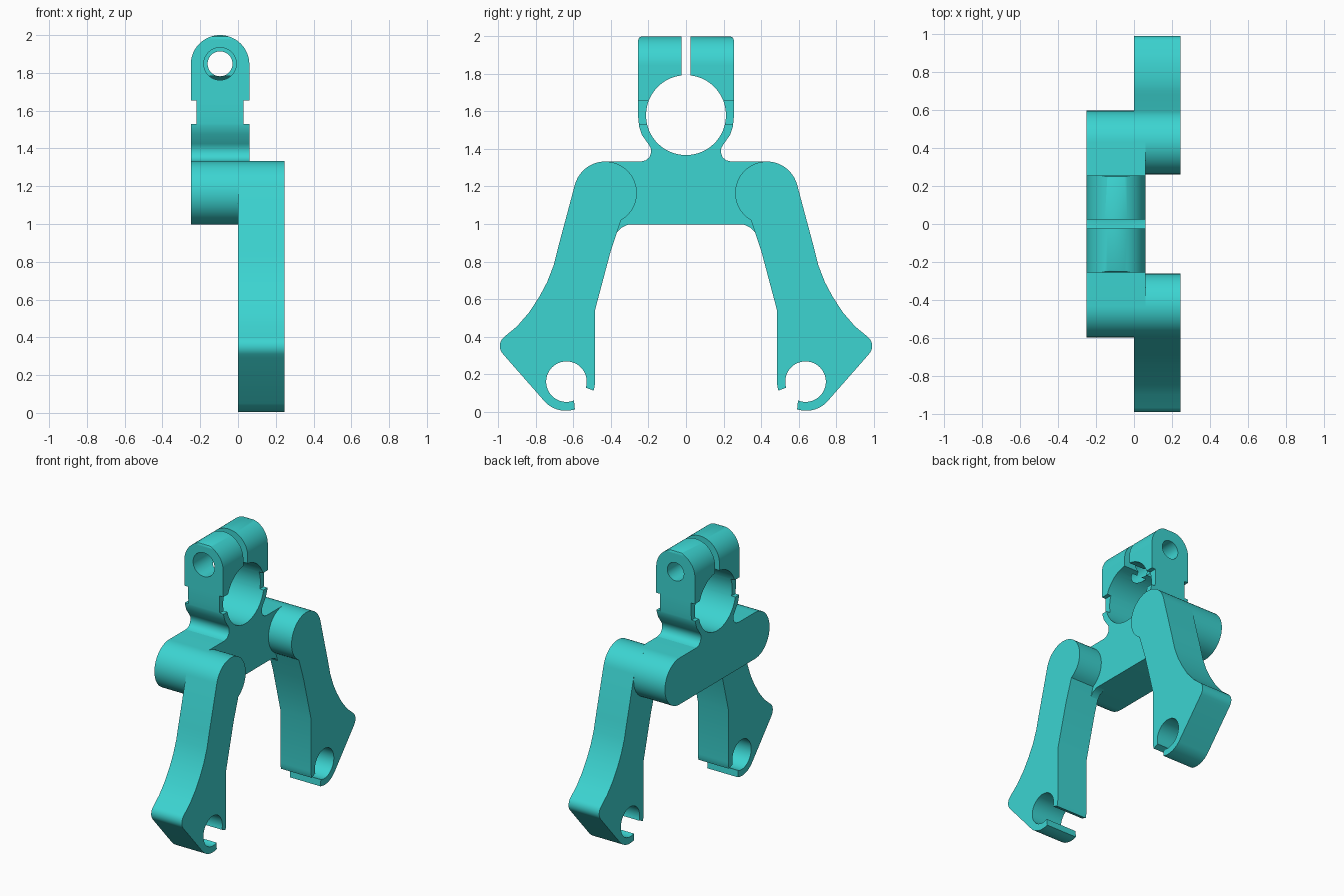
import bpy, bmesh, math

if "Cube" in bpy.data.objects:
    bpy.data.objects.remove(bpy.data.objects["Cube"])

teal = bpy.data.materials.new("teal")
teal.diffuse_color = (0.045, 0.66, 0.64, 1)
teal.use_nodes = True
teal.node_tree.nodes["Principled BSDF"].inputs["Base Color"].default_value = teal.diffuse_color


def arc(cx, cz, r, a0, a1, n):
    return [(cx + r * math.cos(math.radians(a0 + (a1 - a0) * i / n)),
             cz + r * math.sin(math.radians(a0 + (a1 - a0) * i / n))) for i in range(n + 1)]


def extrude(name, pts, lo, hi, axis="x"):
    """Extrude a (y, z) profile along x, or an (x, z) profile along y."""
    bm = bmesh.new()
    place = (lambda p: (lo, p[0], p[1])) if axis == "x" else (lambda p: (p[0], lo, p[1]))
    face = bm.faces.new([bm.verts.new(place(p)) for p in pts])
    new = bmesh.ops.extrude_face_region(bm, geom=[face])["geom"]
    vec = (hi - lo, 0, 0) if axis == "x" else (0, hi - lo, 0)
    bmesh.ops.translate(bm, vec=vec, verts=[g for g in new if isinstance(g, bmesh.types.BMVert)])
    bmesh.ops.recalc_face_normals(bm, faces=bm.faces)
    me = bpy.data.meshes.new(name)
    bm.to_mesh(me)
    bm.free()
    me.materials.append(teal)
    ob = bpy.data.objects.new(name, me)
    bpy.context.collection.objects.link(ob)
    return ob


def activate(ob):
    bpy.ops.object.select_all(action="DESELECT")
    ob.select_set(True)
    bpy.context.view_layer.objects.active = ob


def boolean(ob, cutter, operation):
    activate(ob)
    mod = ob.modifiers.new("cut", "BOOLEAN")
    mod.operation, mod.object, mod.solver = operation, cutter, "EXACT"
    bpy.ops.object.modifier_apply(modifier=mod.name)
    bpy.data.objects.remove(cutter)


def mirrored(pts, side):
    return [(side * y, z) for y, z in pts]


parts = []

# Cross bar with rounded ends
bar = arc(0.43, 1.165, 0.168, -90, 90, 24) + arc(-0.43, 1.165, 0.168, 90, 270, 24)
parts.append(extrude("cross_bar", bar, -0.25, 0.06))

# Arm profile: round shoulder, flared outer edge, open snap clip at the foot
shoulder = arc(0.43, 1.165, 0.168, 15, 240, 32)
inner_edge = [(0.40, 0.86), (0.485, 0.54), (0.485, 0.16)]
clip = (arc(0.64, 0.16, 0.155, 187, 198, 2) + arc(0.637, 0.16, 0.108, 197, -112, 40)
        + arc(0.64, 0.16, 0.155, 252, 315, 10))
outer_edge = ([(0.962, 0.292)] + arc(0.93, 0.35, 0.062, -38, 50, 8)
              + [(0.90, 0.455), (0.835, 0.53), (0.78, 0.615), (0.74, 0.69), (0.705, 0.78), (0.68, 0.88)])
arm = shoulder + inner_edge + clip + outer_edge

# Fillet web between bar and arm
web = [(0.27, 1.03), (0.27, 1.0), (0.31, 0.996), (0.345, 0.98), (0.372, 0.95),
       (0.39, 0.91), (0.40, 0.86), (0.46, 0.86), (0.46, 1.03)]
for side, label in ((-1, "front"), (1, "back")):
    parts.append(extrude(label + "_arm", mirrored(arm, side), 0.0, 0.245))
    parts.append(extrude(label + "_web", mirrored(web, side), 0.0, 0.06))

# Split ring clamp
half = [(0.025, 2.0), (0.235, 2.0), (0.25, 1.993), (0.255, 1.98), (0.255, 1.57), (0.25, 1.52),
        (0.235, 1.475), (0.2, 1.425), (0.188, 1.405), (0.186, 1.38), (0.194, 1.357),
        (0.212, 1.34), (0.24, 1.333), (0.24, 1.30)]
ring = arc(0, 1.58, 0.213, 96.7, 443.3, 56)
clamp = extrude("ring_clamp", half + mirrored(half, -1)[::-1] + ring, -0.3, 0.1)

# Rounded lug outline with a narrowed waist
cx = -0.095
outline = arc(cx, 1.845, 0.155, 0, 180, 32)
waist = [(0.155, 1.655), (0.125, 1.655), (0.125, 1.53), (0.155, 1.53), (0.155, 1.2)]
outline += [(cx - x, z) for x, z in waist] + [(cx + x, z) for x, z in waist[::-1]]
boolean(clamp, extrude("lug_outline", outline, -0.5, 0.5, "y"), "INTERSECT")

# Bolt hole and front counterbore
boolean(clamp, extrude("bolt_hole", arc(cx, 1.848, 0.066, 0, 352.5, 47), -0.5, 0.5, "y"), "DIFFERENCE")
boolean(clamp, extrude("counterbore", arc(cx, 1.848, 0.086, 0, 352.5, 47), -0.5, -0.06, "y"), "DIFFERENCE")
parts.append(clamp)

for ob in parts:
    activate(ob)
    bpy.ops.object.shade_smooth_by_angle(angle=math.radians(30))
